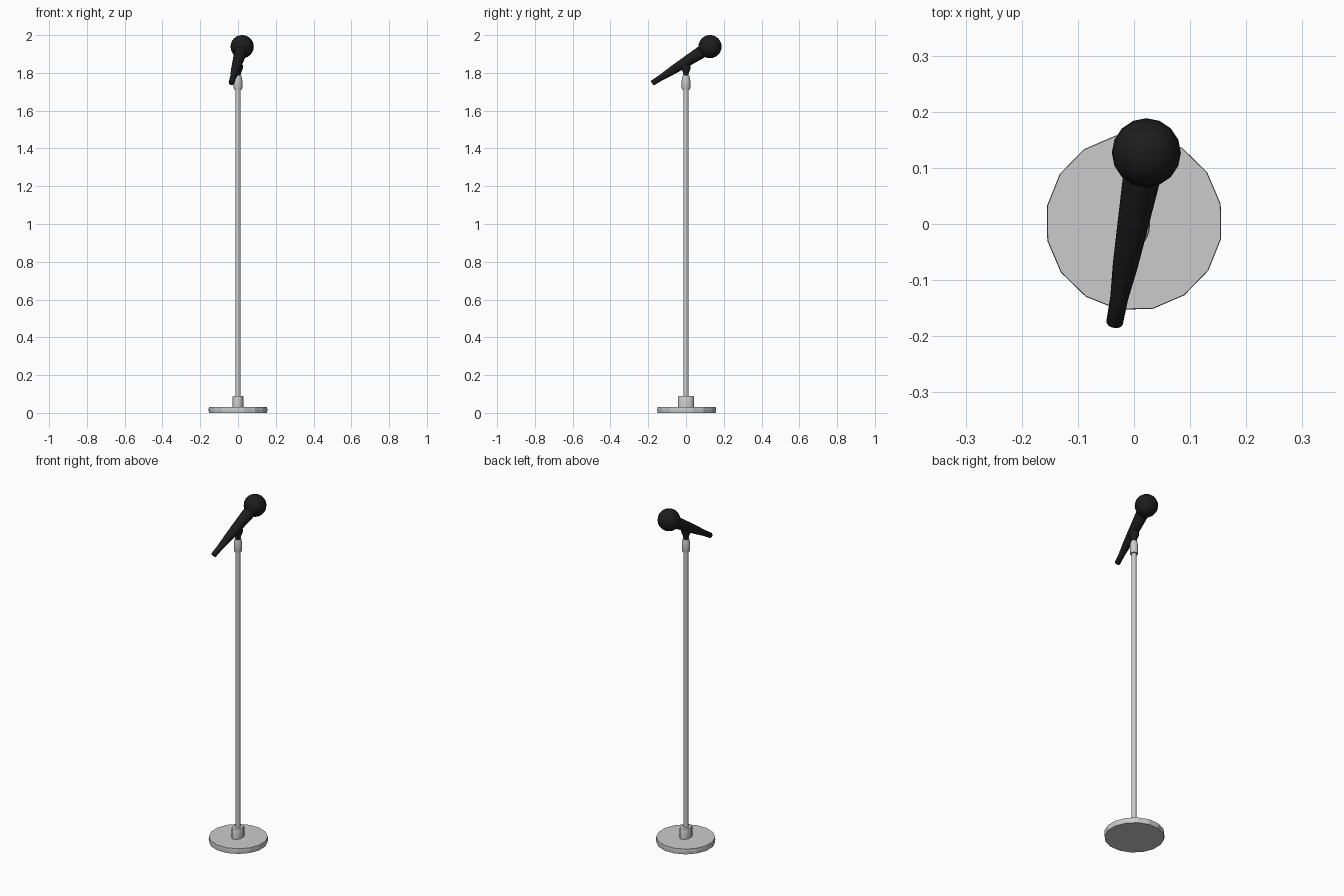
import bpy, bmesh, math
from mathutils import Vector, Matrix

if "Cube" in bpy.data.objects:
    bpy.data.objects.remove(bpy.data.objects["Cube"])

black = bpy.data.materials.new("matte_black")
black.diffuse_color = (0.012, 0.012, 0.012, 1)
black.use_nodes = True
black.node_tree.nodes["Principled BSDF"].inputs["Base Color"].default_value = black.diffuse_color


def finish(obj, mat=None, smooth=True):
    if mat:
        obj.data.materials.append(mat)
    if smooth:
        bpy.ops.object.select_all(action='DESELECT')
        obj.select_set(True)
        bpy.context.view_layer.objects.active = obj
        bpy.ops.object.shade_smooth_by_angle(angle=math.radians(35))
    return obj


def lathe(name, profile, sides, matrix=Matrix(), mat=None, turn=0.0, smooth=True):
    """Closed solid of revolution about z from (radius, height) pairs."""
    bm = bmesh.new()
    rings = []
    for r, h in profile:
        rings.append([bm.verts.new((r * math.cos(turn + math.tau * i / sides),
                                    r * math.sin(turn + math.tau * i / sides), h))
                      for i in range(sides)])
    for a, b in zip(rings, rings[1:]):
        for i in range(sides):
            j = (i + 1) % sides
            bm.faces.new((a[i], a[j], b[j], b[i]))
    bm.faces.new(rings[0][::-1])
    bm.faces.new(rings[-1])
    bm.transform(matrix)
    mesh = bpy.data.meshes.new(name)
    bm.to_mesh(mesh)
    bm.free()
    obj = bpy.data.objects.new(name, mesh)
    bpy.context.collection.objects.link(obj)
    return finish(obj, mat, smooth)


# Stand: sixteen-sided foot, oval collar, pole and top sleeve
lathe("base_disc", [(0.157, 0), (0.158, 0.015), (0.157, 0.031)], 16,
      Matrix.Translation((0, 0.003, 0)), turn=math.radians(12), smooth=False)
lathe("base_collar", [(1, 0.03), (1, 0.085), (0.93, 0.09)], 16,
      Matrix.Diagonal((0.029, 0.042, 1, 1)))
lathe("pole", [(0.0135, 0.03), (0.0135, 1.73)], 12)
lathe("top_sleeve", [(0.020, 1.712), (0.0225, 1.718), (0.0225, 1.76),
                     (0.018, 1.785)], 12)

# Clip that carries the microphone
lathe("mic_clip", [(0.013, 1.775), (0.015, 1.797), (0.026, 1.825), (0.026, 1.842)],
      10, mat=black)

# Microphone, laid along a tilted axis from tail to head
tail = Vector((-0.035, -0.178, 1.746))
head = Vector((0.022, 0.127, 1.939))
aim = Matrix.Translation(tail) @ (head - tail).to_track_quat('Z', 'Y').to_matrix().to_4x4()
lathe("mic_handle", [(0.0135, 0), (0.015, 0.003), (0.016, 0.055), (0.0225, 0.125),
                     (0.033, 0.303), (0.031, 0.325)], 16, aim, black)

bpy.ops.mesh.primitive_uv_sphere_add(segments=16, ring_count=12, radius=0.0615,
                                     location=head)
ball = bpy.context.object
ball.name = "mic_head"
finish(ball, black)
